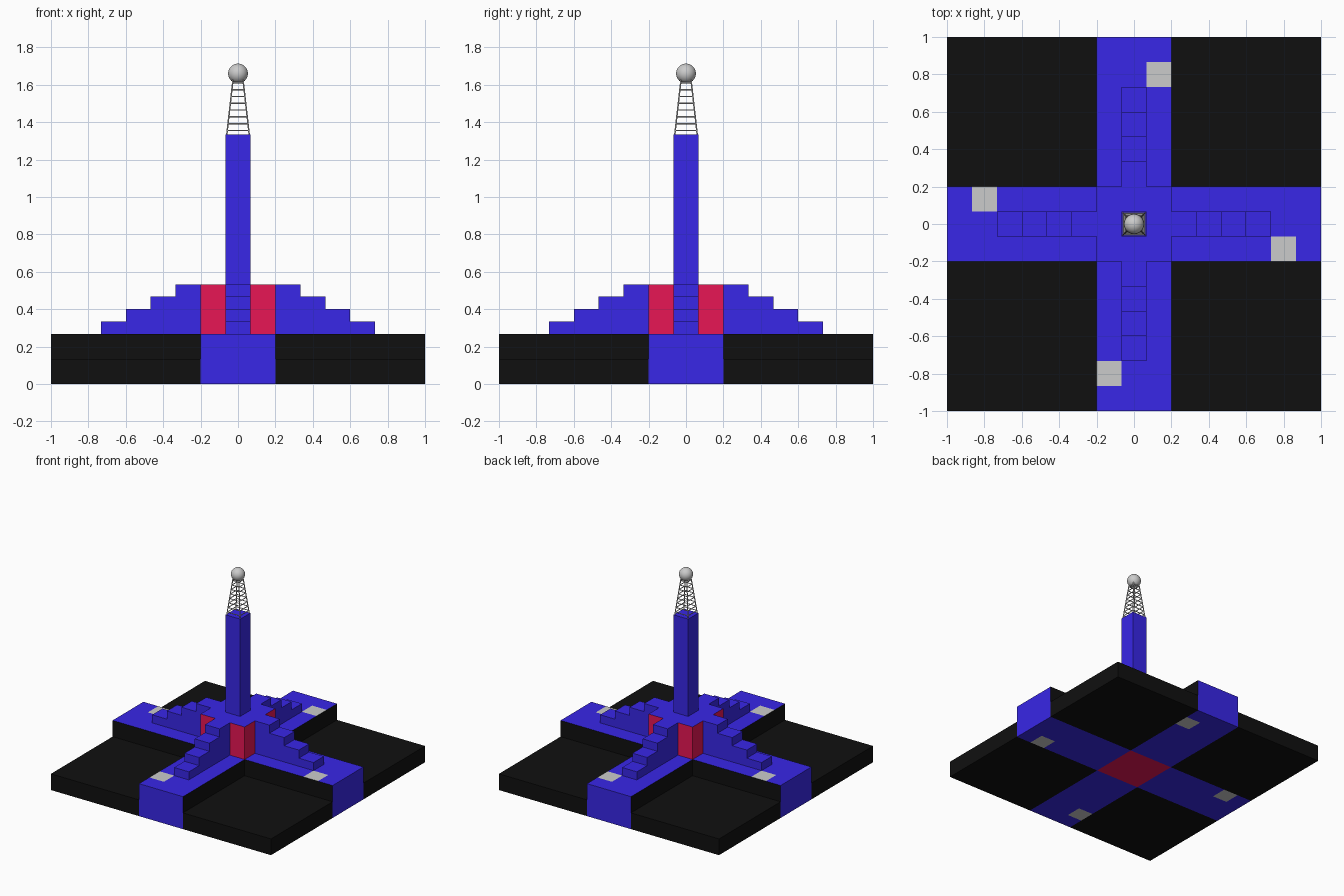
import bpy, bmesh, math
from mathutils import Matrix, Vector

if "Cube" in bpy.data.objects:
    bpy.data.objects.remove(bpy.data.objects["Cube"])

U = 2 / 15          # one block
H = 2 * U           # deck height


def material(name, rgb):
    m = bpy.data.materials.new(name)
    m.diffuse_color = (*rgb, 1)
    m.use_nodes = True
    m.node_tree.nodes["Principled BSDF"].inputs["Base Color"].default_value = m.diffuse_color
    return m


BLUE = material("blue", (0.04, 0.02, 0.8))
RED = material("red", (0.8, 0.008, 0.09))
BLACK = material("black", (0.005, 0.005, 0.005))
GREY = material("grey", (0.8, 0.8, 0.8))


def finish(name, bm, mats=(), turn=0):
    bmesh.ops.rotate(bm, verts=bm.verts, matrix=Matrix.Rotation(turn * math.pi / 2, 3, 'Z'))
    bmesh.ops.recalc_face_normals(bm, faces=bm.faces)
    me = bpy.data.meshes.new(name)
    bm.to_mesh(me)
    bm.free()
    for m in mats:
        me.materials.append(m)
    ob = bpy.data.objects.new(name, me)
    bpy.context.collection.objects.link(ob)
    return ob


def box(lo, hi):
    bm = bmesh.new()
    bmesh.ops.create_cube(bm, size=1)
    lo, hi = Vector(lo), Vector(hi)
    for v in bm.verts:
        v.co = (lo + hi) / 2 + v.co * (hi - lo)
    return bm


def rod(bm, a, b, r):
    a, b = Vector(a), Vector(b)
    d = b - a
    mat = Matrix.Translation((a + b) / 2) @ d.to_track_quat('Z', 'Y').to_matrix().to_4x4()
    bmesh.ops.create_cone(bm, cap_ends=True, segments=6, radius1=r, radius2=r,
                          depth=d.length, matrix=mat)


for i in range(4):
    # low black corner plate
    finish(f"corner_plate_{i}", box((0.2, 0.2, 0), (1, 1, U)), [BLACK], i)

    # raised walkway: 3 x 6 blocks, one grey, black flanks
    bm = bmesh.new()
    bmesh.ops.create_grid(bm, x_segments=3, y_segments=6, size=1)
    for v in bm.verts:
        v.co = (v.co.x * 0.2, 0.6 + v.co.y * 0.4, 0)
    ext = bmesh.ops.extrude_face_region(bm, geom=bm.faces[:], use_keep_orig=True)
    for v in ext["geom"]:
        if isinstance(v, bmesh.types.BMVert):
            v.co.z = H
    for f in bm.faces:
        f.normal_update()
        c = f.calc_center_median()
        if abs(f.normal.x) > 0.5:
            f.material_index = 1
        elif abs(f.normal.z) > 0.5 and abs(c.x - U) < 0.01 and abs(c.y - 6 * U) < 0.01:
            f.material_index = 2
    finish(f"walkway_{i}", bm, [BLUE, BLACK, GREY], i)

    # four-step stair, extruded from its side profile
    pts = [(0.2, H), (0.2, 4 * U)]
    for s in range(4):
        y = 0.2 + (s + 1) * U
        pts += [(y, 4 * U - s * U / 2), (y, 4 * U - (s + 1) * U / 2)]
    bm = bmesh.new()
    face = bm.faces.new([bm.verts.new((-U / 2, y, z)) for y, z in pts])
    ext = bmesh.ops.extrude_face_region(bm, geom=[face], use_keep_orig=True)
    bmesh.ops.translate(bm, vec=(U, 0, 0),
                        verts=[g for g in ext["geom"] if isinstance(g, bmesh.types.BMVert)])
    finish(f"stair_{i}", bm, [BLUE], i)

# red central block with a blue roof
bm = box((-0.2, -0.2, 0), (0.2, 0.2, 4 * U))
for f in bm.faces:
    if f.calc_center_median().z > 4 * U - 0.01:
        f.material_index = 1
finish("central_block", bm, [RED, BLUE])

# tall tower
finish("tower", box((-U / 2, -U / 2, 4 * U), (U / 2, U / 2, 10 * U)), [BLUE])

# tapering lattice mast: four legs and square rings
Z0, Z1, W0, W1 = 10 * U, 1.625, 0.06, 0.027
bm = bmesh.new()
signs = [(-1, -1), (1, -1), (1, 1), (-1, 1)]
for x, y in signs:
    rod(bm, (x * W0, y * W0, Z0), (x * W1, y * W1, Z1), 0.004)
for k in range(8):
    t = (k + 0.6) / 8
    z, w = Z0 + t * (Z1 - Z0), W0 + t * (W1 - W0)
    for j in range(4):
        a, b = signs[j], signs[(j + 1) % 4]
        rod(bm, (a[0] * w, a[1] * w, z), (b[0] * w, b[1] * w, z), 0.0035)
finish("lattice_mast", bm)

# ball on top
bm = bmesh.new()
bmesh.ops.create_uvsphere(bm, u_segments=32, v_segments=16, radius=0.053,
                          matrix=Matrix.Translation((0, 0, 1.66)))
for f in bm.faces:
    f.smooth = True
finish("mast_ball", bm)
